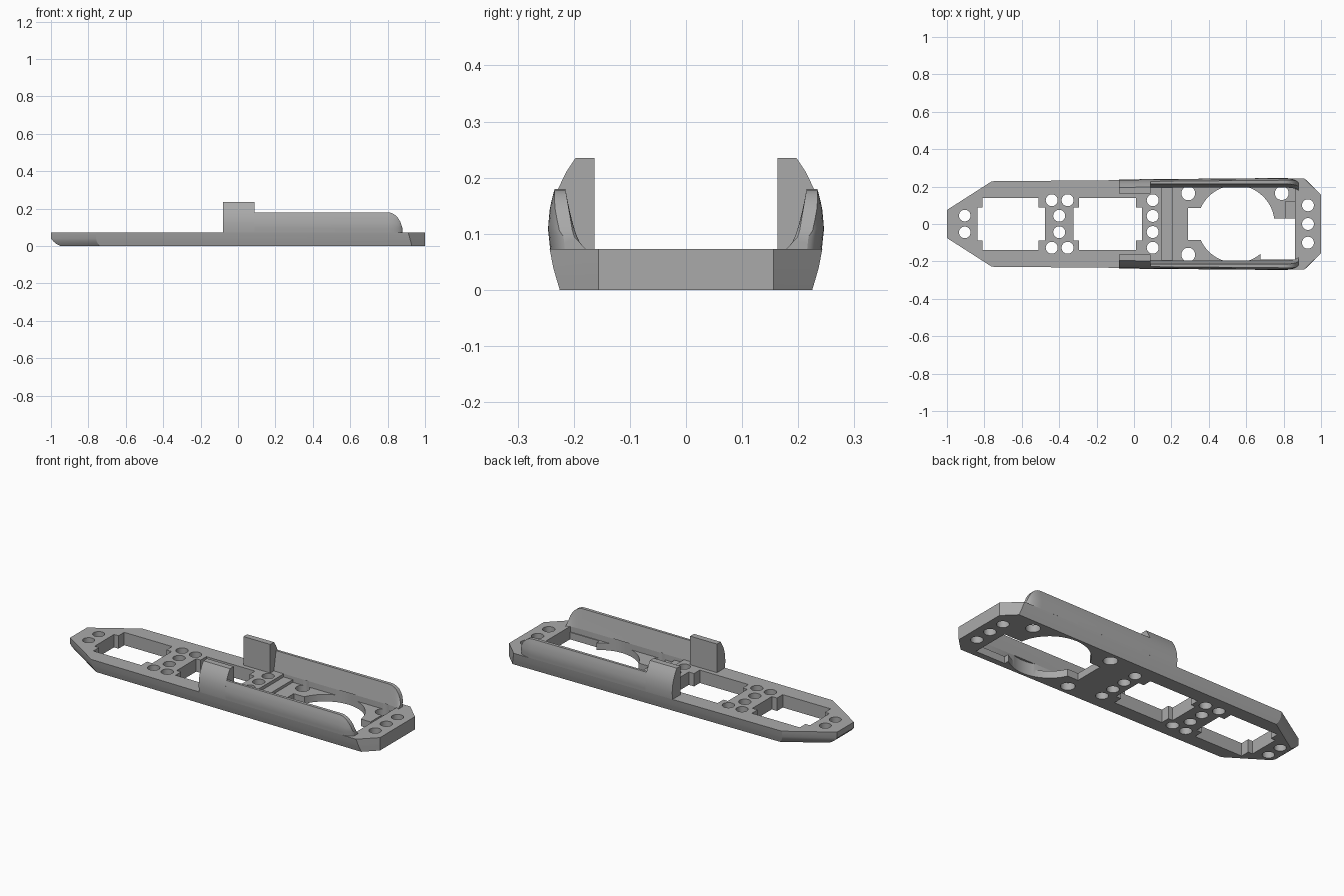
import bpy, bmesh, math

cube = bpy.data.objects.get("Cube")
if cube:
    bpy.data.objects.remove(cube, do_unlink=True)

grey = bpy.data.materials.new("plain_grey")
grey.use_nodes = True
grey.diffuse_color = (0.4, 0.4, 0.4, 1)
grey.node_tree.nodes["Principled BSDF"].inputs["Base Color"].default_value = (0.4, 0.4, 0.4, 1)

DECK = 0.073
# Half width of the hull by height
HULL = [(0, .225), (.037, .236), (DECK, .243), (.11, .247),
        (.15, .243), (.18, .235), (.21, .22), (.235, .203)]


def half_width(z, x):
    """Curved hull side, narrowing slightly towards the nose."""
    for (z0, y0), (z1, y1) in zip(HULL, HULL[1:]):
        if z <= z1:
            y = y0 + (y1 - y0) * (z - z0) / (z1 - z0)
            break
    return y * (1 + .036 * (min(x, .9) - .9))


def loft(name, rings):
    """Closed skin over rings of equal length, with capped ends."""
    bm = bmesh.new()
    rows = [[bm.verts.new(p) for p in ring] for ring in rings]
    n = len(rings[0])
    for a, b in zip(rows, rows[1:]):
        for i in range(n):
            j = (i + 1) % n
            bm.faces.new((a[i], a[j], b[j], b[i]))
    bm.faces.new(rows[0])
    bm.faces.new(rows[-1])
    bmesh.ops.recalc_face_normals(bm, faces=bm.faces)
    mesh = bpy.data.meshes.new(name)
    bm.to_mesh(mesh)
    bm.free()
    ob = bpy.data.objects.new(name, mesh)
    bpy.context.collection.objects.link(ob)
    mesh.materials.append(grey)
    return ob


def prism(name, outline, z0, z1):
    return loft(name, [[(x, y, z) for x, y in outline] for z in (z0, z1)])


def cut(target, outline, z0=-.1, z1=.3):
    cutter = prism("cutter", outline, z0, z1)
    cutter.hide_render = True
    mod = target.modifiers.new("cut", "BOOLEAN")
    mod.operation = "DIFFERENCE"
    mod.solver = "EXACT"
    mod.object = cutter
    bpy.context.view_layer.objects.active = target
    bpy.ops.object.modifier_apply(modifier=mod.name)
    bpy.data.objects.remove(cutter, do_unlink=True)


def rect(x0, x1, y0, y1):
    return [(x0, y0), (x1, y0), (x1, y1), (x0, y1)]


def disc(x, y, r, n=32):
    return [(x + r * math.cos(math.tau * i / n), y + r * math.sin(math.tau * i / n))
            for i in range(n)]


def smooth(ob):
    bpy.ops.object.select_all(action="DESELECT")
    ob.select_set(True)
    bpy.context.view_layer.objects.active = ob
    bpy.ops.object.shade_smooth_by_angle(angle=math.radians(25))


# Deck with rounded underside at the nose and chamfered corners
layers = []
for z, nose in ((0, .05), (.012, .028), (.025, .012), (.04, 0), (DECK, 0)):
    lower = 1 - z / DECK
    side = [(-1 + nose, .075), (-.76 + nose * .4, half_width(z, -.76)),
            (.91 + .02 * lower, half_width(z, .9)), (1, .156)]
    ring = side + [(x, -y) for x, y in reversed(side)]
    layers.append([(x, y, z) for x, y in ring])
deck = loft("deck", layers)

# Two cross-shaped windows
for x0, x1 in ((-.81, -.51), (-.295, .01)):
    a, b, c, d = x0 - .028, x1 + .033, .138, .087
    cut(deck, [(a, -d), (x0, -d), (x0, -c), (x1, -c), (x1, -d), (b, -d),
               (b, d), (x1, d), (x1, c), (x0, c), (x0, d), (a, d)])

# Stepped recess between the walls
cut(deck, rect(.15, .86, -.195, .195), .055)
cut(deck, rect(.207, .86, -.195, .195), .04)
cut(deck, rect(.81, .86, .03, .12), .02)

# Round opening with its slots
cut(deck, disc(.545, 0, .207, 64))
cut(deck, rect(.29, .42, -.085, .085))
cut(deck, rect(.675, .86, -.19, .03))

# Bolt holes
holes = []
for s in (-1, 1):
    holes += [(-.905, s * .045, .031), (-.44, s * .127, .032), (-.355, s * .127, .032),
              (-.4, s * .044, .032), (.1, s * .043, .032), (.1, s * .127, .032),
              (.29, s * .164, .037), (.93, s * .1, .032)]
holes += [(.93, 0, .032), (.79, .165, .037)]
for x, y, r in holes:
    cut(deck, disc(x, y, r))
smooth(deck)

# Side walls with rounded rear ends, and the upright tabs in front of them
for side, label in ((1, "left"), (-1, "right")):
    stations = [(.088, 0)] + [(.8 + .08 * math.sin(t), t)
                              for t in (math.radians(12 * k) for k in range(8))]
    rings = []
    for x, t in stations:
        top = DECK + .107 * max(math.cos(t), .2)
        curl = .03 * (1 - math.cos(t))
        heights = [DECK + (top - DECK) * k / 6 for k in range(7)]
        outer = [(x, side * (half_width(z, x) - curl), z) for z in heights]
        inner = [(x, side * (.195 + .02 * k / 6 - curl * .6), z)
                 for k, z in enumerate(heights)]
        rings.append(outer + inner[::-1])
    smooth(loft(label + "_wall", rings))

    rings = []
    for x in (-.08, .088):
        outer = [(x, side * half_width(z, x), z) for z, _ in HULL[2:]]
        rings.append(outer + [(x, side * .163, HULL[-1][0]), (x, side * .163, DECK)])
    smooth(loft(label + "_tab", rings))
